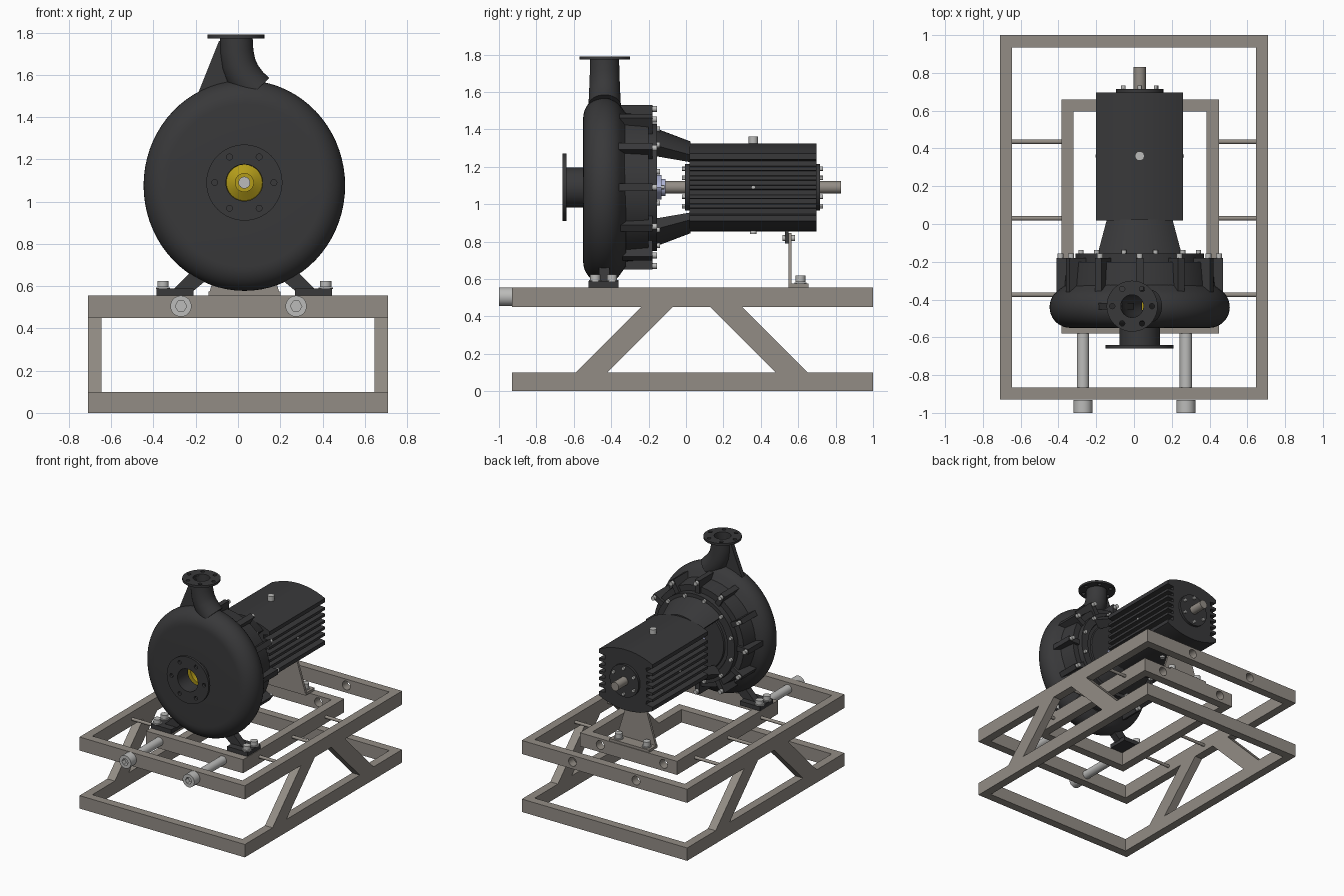
import bpy, bmesh
from math import sin, cos, pi, radians
from mathutils import Vector

if "Cube" in bpy.data.objects:
    bpy.data.objects.remove(bpy.data.objects["Cube"])

CX, CZ = 0.03, 1.09          # pump axis (runs along y)


def mat(name, r, g, b):
    m = bpy.data.materials.new(name)
    m.diffuse_color = (r, g, b, 1)
    m.use_nodes = True
    m.node_tree.nodes["Principled BSDF"].inputs["Base Color"].default_value = m.diffuse_color
    return m


DARK = mat("cast_iron", 0.04, 0.04, 0.042)
FRAME = mat("frame_paint", 0.29, 0.265, 0.235)
STEEL = mat("steel", 0.5, 0.5, 0.49)
GOLD = mat("bronze", 0.45, 0.33, 0.01)
BLUE = mat("gland_blue", 0.42, 0.45, 0.66)


# Every solid is (rings, closed_path); build() merges several into one object
def build(name, solids, material):
    bm = bmesh.new()
    for rings, closed in solids:
        vs = [[bm.verts.new(p) for p in ring] for ring in rings]
        n, m = len(vs), len(vs[0])
        for i in range(n if closed else n - 1):
            a, b = vs[i], vs[(i + 1) % n]
            for j in range(m):
                k = (j + 1) % m
                bm.faces.new((a[j], a[k], b[k], b[j]))
        if not closed:
            bm.faces.new(vs[0])
            bm.faces.new(vs[-1])
        bmesh.ops.remove_doubles(bm, verts=[v for r in vs for v in r], dist=1e-5)
    bmesh.ops.recalc_face_normals(bm, faces=bm.faces)
    me = bpy.data.meshes.new(name)
    bm.to_mesh(me)
    bm.free()
    ob = bpy.data.objects.new(name, me)
    bpy.context.collection.objects.link(ob)
    me.materials.append(material)
    return ob


def prism(pts, axis, a, b):
    def put(p, t):
        return {'x': (t, p[0], p[1]), 'y': (p[0], t, p[1]), 'z': (p[0], p[1], t)}[axis]
    return [[put(p, t) for p in pts] for t in (a, b)], False


def box(x0, x1, y0, y1, z0, z1):
    return prism([(x0, y0), (x1, y0), (x1, y1), (x0, y1)], 'z', z0, z1)


def circle(c, d, r, n):
    c, d = Vector(c), Vector(d).normalized()
    u = d.cross(Vector((0, 1, 0)) if abs(d.y) < 0.9 else Vector((0, 0, 1))).normalized()
    w = d.cross(u)
    return [c + r * (u * cos(2 * pi * i / n) + w * sin(2 * pi * i / n)) for i in range(n)]


def cyl(p0, p1, r, n=24):
    d = Vector(p1) - Vector(p0)
    return [circle(p, d, r, n) for p in (p0, p1)], False


def ycyl(x, z, y0, y1, r, n=24):
    return cyl((x, y0, z), (x, y1, z), r, n)


def lathe(prof, a0=0, a1=360, n=64, zs=1.0, cz=CZ):
    full = a1 - a0 == 360
    angs = [radians(a0 + (a1 - a0) * i / n) for i in range(n if full else n + 1)]
    return [[(CX + r * cos(a), y, cz + zs * r * sin(a)) for r, y in prof] for a in angs], full


def polar(r, n, off=0):
    return [(CX + r * cos(radians(off) + 2 * pi * i / n), CZ + r * sin(radians(off) + 2 * pi * i / n)) for i in range(n)]


def rect_ring(x0, x1, y0, y1, z0, z1, w):
    rings = []
    for x, y, sx, sy in ((x0, y0, 1, 1), (x1, y0, -1, 1), (x1, y1, -1, -1), (x0, y1, 1, -1)):
        xi, yi = x + sx * w, y + sy * w
        rings.append([(x, y, z0), (x, y, z1), (xi, yi, z1), (xi, yi, z0)])
    return rings, True


def cut(ob, solids):
    c = build("cutter", solids, DARK)
    c.hide_render = True
    m = ob.modifiers.new("cut", 'BOOLEAN')
    m.operation, m.solver, m.object = 'DIFFERENCE', 'EXACT', c
    bpy.context.view_layer.objects.active = ob
    bpy.ops.object.modifier_apply(modifier=m.name)
    bpy.data.objects.remove(c)


# --- Base frame ---
build("lower_frame", [rect_ring(-0.71, 0.71, -0.93, 1, 0, 0.1, 0.065)], FRAME)
upper = build("upper_frame", [rect_ring(-0.71, 0.71, -0.93, 1, 0.45, 0.555, 0.065)], FRAME)
inner = build("inner_frame", [rect_ring(-0.385, 0.45, -0.58, 0.66, 0.45, 0.555, 0.065)], FRAME)
holes = [ycyl(x, 0.505, 0.55, 1.1, 0.034) for x in (-0.27, 0.275)]
cut(upper, holes)
cut(inner, holes)
strut = [(-0.59, 0.1), (-0.42, 0.1), (-0.07, 0.45), (-0.24, 0.45)]
build("diagonal_struts", [prism(p, 'x', x, x + 0.065) for x in (-0.71, 0.645)
      for p in (strut, [(0.06 - y, z) for y, z in strut])], FRAME)
build("cross_rods", [cyl((a, y, 0.5), (b, y, 0.5), 0.012, 16) for y in (0.435, 0.03, -0.375)
      for a, b in ((-0.65, -0.38), (0.445, 0.65))], FRAME)
jack = build("jack_bolts", [ycyl(x, 0.505, a, b, r, 32) for x in (-0.27, 0.275)
             for a, b, r in ((-1, -0.931, 0.05), (-0.93, -0.57, 0.033))], STEEL)
cut(jack, [ycyl(x, 0.505, -1.05, -0.965, 0.027, 6) for x in (-0.27, 0.275)])

# --- Volute casing: hollow, slightly taller than wide ---
arc = [(0.367 + 0.11 * sin(radians(t)), -0.44 - 0.11 * cos(radians(t))) for t in range(0, 151, 10)]
prof = [(0.095, -0.55)] + arc + [(0.39, -0.32), (0.36, -0.34), (0.42, -0.38), (0.45, -0.44),
        (0.42, -0.5), (0.36, -0.53), (0.095, -0.53)]
volute = build("volute_casing", [lathe(prof, n=72, zs=1.045, cz=1.076)], DARK)
cut(volute, [cyl((-0.01, -0.435, 1.72), (0.06, -0.435, 1.44), 0.062, 32)])
build("rear_casing", [lathe([(0, -0.35), (0.4, -0.35), (0.385, -0.2), (0, -0.2)])], DARK)
build("cover_plate", [lathe([(0, -0.21), (0.34, -0.21), (0.34, -0.155), (0.28, -0.155), (0.275, -0.165),
      (0.25, -0.165), (0.245, -0.155), (0, -0.155)])], DARK)

# Casing ribs with their bolts
ribs = []
for i in range(12):
    a = pi * i / 6
    d, t = Vector((cos(a), 0, sin(a))), Vector((-sin(a), 0, cos(a))) * 0.02
    o = Vector((CX, 0, CZ))
    ribs.append(([[o + d * r + s * t + Vector((0, y, 0)) for r, y in
                   ((0.34, -0.36), (0.44, -0.36), (0.44, -0.18), (0.34, -0.18))] for s in (-1, 1)], False))
build("casing_ribs", ribs, DARK)
build("rib_bolts", [ycyl(x, z, -0.185, -0.155, 0.016, 16) for x, z in polar(0.42, 12)], STEEL)
build("cover_bolts", [ycyl(x, z, -0.16, -0.138, 0.014, 16) for x, z in polar(0.322, 12, 15)], STEEL)

# --- Suction inlet and impeller ---
inlet = build("suction_inlet", [lathe([(0.18, -0.66), (0.18, -0.64), (0.107, -0.64), (0.107, -0.535),
              (0.087, -0.535), (0.087, -0.66)])], DARK)
cut(inlet, [ycyl(x, z, -0.7, -0.6, 0.014, 16) for x, z in polar(0.14, 6)])
build("impeller", [lathe([(0, -0.38), (0.34, -0.38), (0.34, -0.48), (0.09, -0.5), (0.085, -0.44),
      (0.045, -0.465), (0.045, -0.5), (0, -0.5)])], GOLD)
build("impeller_nut", [ycyl(CX, CZ, -0.53, -0.49, 0.028)], STEEL)

# --- Discharge pipe, flange and gusset ---
path = [(-0.008, 1.78), (-0.006, 1.71), (0.004, 1.65), (0.022, 1.605), (0.052, 1.56), (0.085, 1.525)]
path = [Vector((x, -0.435, z)) for x, z in path]
tang = [path[min(i + 1, 5)] - path[max(i - 1, 0)] for i in range(6)]
outer_w = [circle(p, t, 0.077 + 0.002 * i, 40) for i, (p, t) in enumerate(zip(path, tang))]
inner_w = [circle(p, t, 0.06, 40) for p, t in zip(path, tang)]
build("discharge_pipe", [(outer_w + inner_w[::-1], True)], DARK)
top = [circle((-0.01, -0.435, z), (0, 0, 1), r, 40) for z, r in
       ((1.773, 0.06), (1.773, 0.135), (1.79, 0.135), (1.79, 0.06))]
flange = build("discharge_flange", [(top, True)], DARK)
cut(flange, [cyl((-0.01 + 0.105 * cos(pi * i / 3), -0.435 + 0.105 * sin(pi * i / 3), 1.74),
                 (-0.01 + 0.105 * cos(pi * i / 3), -0.435 + 0.105 * sin(pi * i / 3), 1.82), 0.014, 16) for i in range(6)])
build("discharge_gusset", [prism([(-0.19, 1.51), (-0.09, 1.76), (-0.06, 1.76), (-0.06, 1.64), (0.0, 1.55)],
      'y', -0.452, -0.418)], DARK)

# --- Front feet, mirrored about the pump axis ---
feet, bolts, washers = [], [], []
for s in (-1, 1):
    feet.append(prism([(CX + s * x, z) for x, z in ((0.24, 0.555), (0.415, 0.555), (0.415, 0.588), (0.24, 0.588))],
                      'y', -0.52, -0.36))
    feet.append(prism([(CX + s * x, z) for x, z in ((0.35, 0.57), (0.21, 0.71), (0.13, 0.67), (0.25, 0.57))],
                      'y', -0.465, -0.41))
    for y in (-0.485, -0.395):
        x = CX + s * 0.385
        bolts.append(cyl((x, y, 0.595), (x, y, 0.625), 0.027))
        washers.append(cyl((x, y, 0.586), (x, y, 0.594), 0.034))
build("front_feet", feet, DARK)

# --- Lantern arms, shaft and gland ---
lantern = [(0.315, -0.16), (0.245, 0.025), (0.19, 0.025), (0.235, -0.16)]
build("lantern_arms", [lathe(lantern, a, a + 90, 20) for a in (45, 225)], DARK)
build("drive_shaft", [ycyl(CX, CZ, -0.16, 0.83, 0.033)], FRAME)
oval = [(CX + 0.05 * cos(a) * (1 + 0.9 * abs(cos(a)) ** 3), CZ + 0.065 * sin(a))
        for a in [2 * pi * i / 32 for i in range(32)]]
build("shaft_gland", [prism(oval, 'y', -0.157, -0.132), ycyl(CX, CZ, -0.14, -0.11, 0.045)], BLUE)
build("gland_bolts", [ycyl(CX + s * 0.075, CZ, -0.135, -0.115, 0.012, 12) for s in (-1, 1)], STEEL)

# --- Finned bearing housing: curved top and bottom, horizontal side fins ---
side = [(0.23 * t / 8, 0.235 - 0.055 * (t / 8) ** 2) for t in range(9)] + [(0.23, 0.15), (0.175, 0.142)]
for z in (0.1, 0.05, 0, -0.05, -0.1):
    side += [(0.178, z + 0.013), (0.23, z + 0.01), (0.23, z - 0.01), (0.178, z - 0.013)]
side += [(x, -z) for x, z in side[10:8:-1]] + [(x, -z) for x, z in side[8::-1]]
section = side + [(-x, z) for x, z in side[-2:0:-1]]
build("bearing_housing", [prism([(CX + x, CZ + z) for x, z in section], 'y', 0.018, 0.697)], DARK)
build("bearing_caps", [ycyl(CX, CZ, -0.005, 0.02, 0.125, 40), ycyl(CX, CZ, 0.69, 0.716, 0.125, 40)], DARK)
build("cap_bolts", [ycyl(x, z, a, b, 0.012, 12) for a, b in ((-0.022, 0), (0.71, 0.732))
      for x, z in polar(0.1, 6, 30)], STEEL)
build("housing_plugs", [cyl((CX, 0.36, 1.31), (CX, 0.36, 1.362), 0.025),
      cyl((CX, 0.36, 0.84), (CX, 0.36, 0.87), 0.018),
      cyl((CX - 0.235, 0.36, CZ), (CX + 0.235, 0.36, CZ), 0.009, 12)], STEEL)

# --- Rear support bracket ---
build("rear_support", [prism([(CX - 0.17, 0.557), (CX + 0.17, 0.557), (CX + 0.08, 0.845), (CX - 0.08, 0.845)],
      'y', 0.547, 0.565), box(CX - 0.17, CX + 0.17, 0.547, 0.655, 0.555, 0.575)], FRAME)
build("support_lug", [box(CX - 0.06, CX + 0.06, 0.528, 0.547, 0.79, 0.87)], DARK)
for s in (-1, 1):
    x = CX + s * 0.12
    bolts.append(cyl((x, 0.612, 0.583), (x, 0.612, 0.618), 0.026))
    washers.append(cyl((x, 0.612, 0.574), (x, 0.612, 0.582), 0.033))
    bolts.append(ycyl(CX + s * 0.04, 0.818, 0.515, 0.583, 0.016, 16))
build("mounting_bolts", bolts, STEEL)
build("mounting_washers", washers, STEEL)

bpy.ops.object.select_all(action='SELECT')
bpy.ops.object.shade_smooth_by_angle(angle=radians(30))
